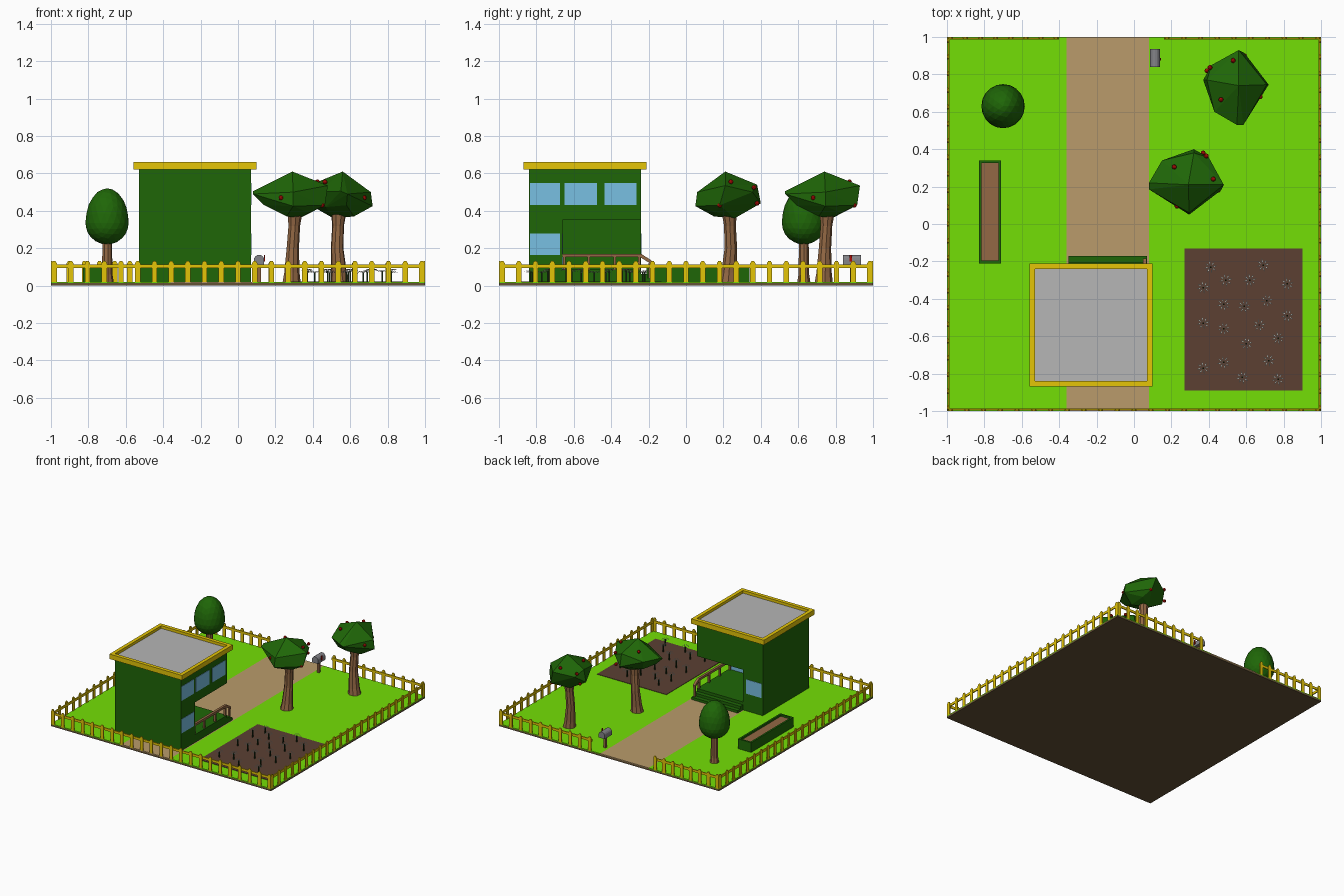
import bpy, bmesh, math
from mathutils import Matrix, Vector

if "Cube" in bpy.data.objects:
    bpy.data.objects.remove(bpy.data.objects["Cube"])

mats = {}
COL = dict(soil=(100, 82, 56), grass=(115, 222, 14), path=(184, 154, 106), wall=(36, 102, 16),
           trim=(228, 196, 16), roof=(180, 180, 180), glass=(120, 190, 225), wood=(146, 104, 70),
           leaf=(36, 102, 16), apple=(170, 20, 14), bed=(92, 66, 54), petal=(225, 225, 215),
           stem=(30, 50, 25), metal=(130, 130, 135))


def mat(key):
    if key not in mats:
        m = bpy.data.materials.new(key)
        m.diffuse_color = [(c / 255) ** 2.2 for c in COL[key]] + [1]
        m.use_nodes = True
        m.node_tree.nodes["Principled BSDF"].inputs["Base Color"].default_value = m.diffuse_color
        mats[key] = m
    return mats[key]


def finish(name, bm, key):
    bmesh.ops.recalc_face_normals(bm, faces=bm.faces)
    me = bpy.data.meshes.new(name)
    bm.to_mesh(me)
    bm.free()
    me.materials.append(mat(key))
    ob = bpy.data.objects.new(name, me)
    bpy.context.collection.objects.link(ob)
    return ob


def add_box(bm, x0, x1, y0, y1, z0, z1):
    m = Matrix.Translation(((x0 + x1) / 2, (y0 + y1) / 2, (z0 + z1) / 2)) @ \
        Matrix.Diagonal((x1 - x0, y1 - y0, z1 - z0, 1))
    bmesh.ops.create_cube(bm, size=1, matrix=m)


def boxes(name, key, *dims):
    bm = bmesh.new()
    for d in dims:
        add_box(bm, *d)
    return finish(name, bm, key)


def add_prism(bm, pts, offset):
    f = bm.faces.new([bm.verts.new(p) for p in pts])
    top = bmesh.ops.extrude_face_region(bm, geom=[f])["geom"]
    bmesh.ops.translate(bm, verts=[v for v in top if isinstance(v, bmesh.types.BMVert)], vec=offset)


def prism(name, key, pts, offset):
    bm = bmesh.new()
    add_prism(bm, pts, offset)
    return finish(name, bm, key)


def lathe(name, key, rings, n=9):
    # stacked rings given as (x, y, z, radius)
    bm = bmesh.new()
    loops = [[bm.verts.new((x + r * math.cos(2 * math.pi * i / n), y + r * math.sin(2 * math.pi * i / n), z))
              for i in range(n)] for x, y, z, r in rings]
    for a, b in zip(loops, loops[1:]):
        for i in range(n):
            bm.faces.new((a[i], a[(i + 1) % n], b[(i + 1) % n], b[i]))
    bm.faces.new(loops[0])
    bm.faces.new(loops[-1])
    return finish(name, bm, key)


# ground slab, lawn and path
boxes("ground_slab", "soil", (-1, 1, -1, 1, 0, .014))
boxes("lawn", "grass", (-1, -.36, -1, 1, .014, .02), (.08, 1, -1, 1, .014, .02))
boxes("path", "path", (-.36, .08, -1, 1, .014, .02))

# house: L-shaped ground floor around the porch, full upper floor
prism("ground_floor", "wall", [(-.53, -.84, .02), (.07, -.84, .02), (.07, -.66, .02), (-.35, -.66, .02),
                               (-.35, -.24, .02), (-.53, -.24, .02)], (0, 0, .33))
boxes("upper_floor", "wall", (-.53, .07, -.84, -.24, .35, .63))
boxes("porch_floor", "wall", (-.35, .07, -.66, -.24, .02, .085))
boxes("porch_steps", "wall", (-.35, .07, -.24, -.205, .02, .062), (-.35, .07, -.205, -.17, .02, .04))

# roof
boxes("roof_trim", "trim", (-.56, .10, -.87, -.84, .62, .66), (-.56, .10, -.24, -.21, .62, .66),
      (-.56, -.53, -.84, -.24, .62, .66), (.07, .10, -.84, -.24, .62, .66))
boxes("flat_roof", "roof", (-.53, .07, -.84, -.24, .625, .638))

# windows and glass door
boxes("windows_upper", "glass", *[(.068, .073, a, b, .43, .548)
                                  for a, b in ((-.835, -.675), (-.65, -.477), (-.435, -.264))])
boxes("window_side", "glass", (.068, .073, -.835, -.675, .163, .28))
boxes("window_back", "glass", (-.52, -.38, -.242, -.237, .163, .28))
boxes("porch_door", "glass", (-.1, .05, -.662, -.657, .085, .28))

# porch railing with sloping end
boxes("railing_posts", "wood", *[(.05, .065, y - .007, y + .007, .08, .155) for y in (-.65, -.52, -.38, -.25)],
      (.05, .065, -.2, -.187, .04, .12))
prism("handrail", "wood", [(.048, -.66, .152), (.048, -.245, .152), (.048, -.185, .115), (.048, -.185, .135),
                           (.048, -.24, .17), (.048, -.66, .17)], (.02, 0, 0))

# raised planter
boxes("planter_frame", "wall", (-.83, -.815, -.21, .34, .02, .1), (-.725, -.71, -.21, .34, .02, .1),
      (-.815, -.725, -.21, -.195, .02, .1), (-.815, -.725, .325, .34, .02, .1))
boxes("planter_soil", "wood", (-.815, -.725, -.195, .325, .02, .085))

# fence: pointed pickets and one rail, with a gap at the path
pickets, rails = bmesh.new(), bmesh.new()


def fence(a, b, fixed, along_x):
    n = round((b - a) / .09)
    s = 1 if fixed > 0 else -1
    for i in range(n + 1):
        c = a + .017 + (b - a - .034) * i / n
        prof = [(c - .014, .015), (c + .014, .015), (c + .014, .12), (c + .006, .132),
                (c - .006, .132), (c - .014, .12)]
        if along_x:
            add_prism(pickets, [(u, fixed, z) for u, z in prof], (0, -.007 * s, 0))
        else:
            add_prism(pickets, [(fixed, u, z) for u, z in prof], (-.007 * s, 0, 0))
    lo, hi = sorted((fixed - .006 * s, fixed - .014 * s))
    add_box(rails, *((a, b, lo, hi) if along_x else (lo, hi, a, b)), .093, .113)


fence(-1, 1, -1, True)
fence(-1, -.4, 1, True)
fence(.16, 1, 1, True)
for side in (-1, 1):
    fence(-1, 1, side, False)
finish("fence_pickets", pickets, "trim")
finish("fence_rails", rails, "trim")

# fruit trees: faceted hull crown, leaning trunk, apples
CROWN = [(.01, -.01, .61), (-.2, 0, .505), (-.2, -.035, .49), (-.13, .12, .5), (.04, .18, .44), (.04, .16, .54),
         (.12, .135, .5), (.2, -.01, .535), (.185, -.04, .43), (.015, -.17, .425), (.015, -.16, .5),
         (-.14, -.03, .43), (-.1, .08, .42), (.05, .04, .36), (.1, -.06, .39), (-.02, -.07, .37)]
APPLES = [(-.065, .085, .555), (.107, .144, .525), (.144, .02, .555), (.17, -.04, .43), (.09, .16, .44),
          (-.05, -.125, .47)]


def fruit_tree(name, x, y, ang):
    bm = bmesh.new()
    for p in CROWN:
        bm.verts.new(p)
    hull = bmesh.ops.convex_hull(bm, input=bm.verts)
    bmesh.ops.delete(bm, geom=list({v for v in hull["geom_interior"] if isinstance(v, bmesh.types.BMVert)}),
                     context="VERTS")
    crown = finish(name + "_crown", bm, "leaf")
    trunk = lathe(name + "_trunk", "wood", [(.005, .005, .015, .05), (.007, .01, .07, .042), (.012, .02, .2, .034),
                                            (.02, .015, .32, .032), (.025, .01, .42, .045)])
    bm = bmesh.new()
    for p in APPLES:
        bmesh.ops.create_icosphere(bm, subdivisions=2, radius=.013, matrix=Matrix.Translation(p))
    apples = finish(name + "_apples", bm, "apple")
    for ob in (crown, trunk, apples):
        ob.location = (x, y, 0)
        ob.rotation_euler.z = ang


fruit_tree("near_tree", .28, .22, 0)
fruit_tree("far_tree", .55, .73, math.pi / 2)

# egg-shaped tree
bm = bmesh.new()
bmesh.ops.create_icosphere(bm, subdivisions=3, radius=1)
for v in bm.verts:
    z = v.co.z
    v.co = Vector((v.co.x * .116, v.co.y * .118, .335 + z * (.185 if z > 0 else .115)))
bmesh.ops.translate(bm, verts=bm.verts, vec=(-.70, .63, 0))
finish("egg_tree_crown", bm, "leaf")
lathe("egg_tree_trunk", "wood", [(-.7, .63, .015, .036), (-.7, .63, .06, .029), (-.7, .63, .25, .026)])

# mailbox with arched top, post and flag
arch = [(.0275 * math.cos(a), .0275 * math.sin(a)) for a in [math.pi * i / 8 for i in range(9)]]
prism("mailbox", "metal", [(.1125 + u, .84, .137 + w) for u, w in arch] + [(.085, .84, .112), (.14, .84, .112)],
      (0, .095, 0))
boxes("mailbox_post", "wood", (.102, .123, .877, .898, .015, .113))
boxes("mailbox_flag", "apple", (.14, .145, .875, .887, .13, .165))

# flower bed
boxes("flower_bed", "bed", (.27, .9, -.89, -.13, .018, .023))
SPOTS = [(.41, -.23), (.69, -.22), (.37, -.34), (.49, -.30), (.62, -.30), (.82, -.32), (.48, -.43), (.59, -.44),
         (.71, -.41), (.82, -.49), (.37, -.53), (.48, -.56), (.67, -.54), (.77, -.61), (.60, -.64), (.37, -.77),
         (.48, -.74), (.72, -.73), (.58, -.82), (.77, -.83)]
stems, petals = bmesh.new(), bmesh.new()
for k, (x, y) in enumerate(SPOTS):
    h = .07 + .006 * (k % 3)
    add_box(stems, x - .004, x + .004, y - .004, y + .004, .02, h)
    for i in range(8):
        a = i * math.pi / 4 + .2
        d, t = Vector((math.cos(a), math.sin(a), 0)), Vector((-math.sin(a), math.cos(a), 0)) * .004
        c = Vector((x, y, h))
        tip = c + d * .036 + Vector((0, 0, -.004))
        mid = c + d * .022 + Vector((0, 0, .006))
        petals.faces.new([petals.verts.new(p) for p in (c + d * .006, mid - t, tip, mid + t)])
finish("flower_stems", stems, "stem")
finish("flower_petals", petals, "petal")
